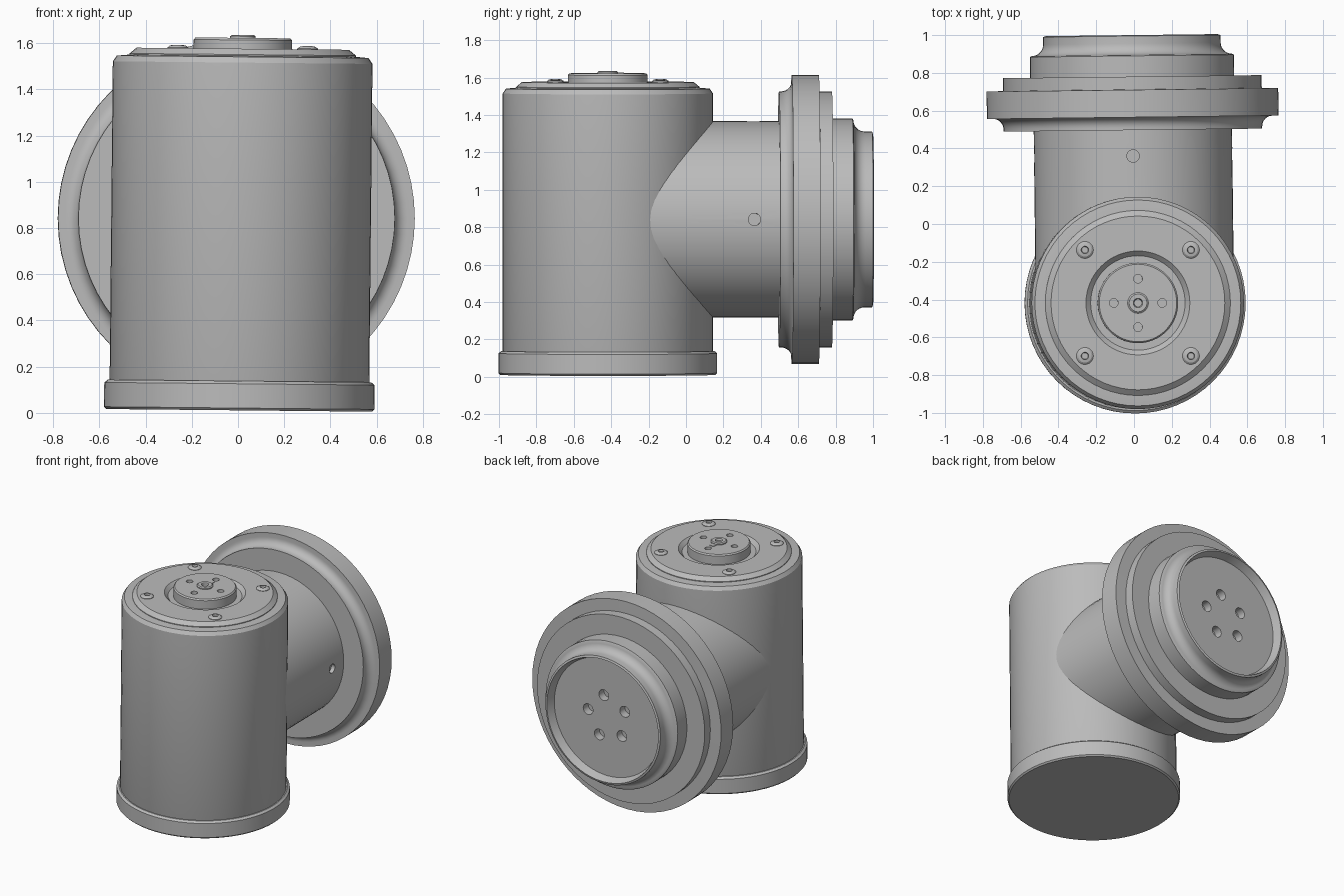
import bpy, bmesh, math
from mathutils import Matrix, Vector

cube = bpy.data.objects.get("Cube")
if cube:
    bpy.data.objects.remove(cube, do_unlink=True)

grey = bpy.data.materials.new("plain_grey")
grey.use_nodes = True
grey.diffuse_color = (0.5, 0.5, 0.5, 1)
grey.node_tree.nodes["Principled BSDF"].inputs["Base Color"].default_value = (0.5, 0.5, 0.5, 1)

# Frames of the upright housing and the sideways arm, each slightly off square
UPRIGHT = Matrix.Translation((0.005, -0.418, 0.006)) @ Matrix.Rotation(0.01, 4, 'Y')
ARM = (Matrix.Translation((0, 0, 0.842)) @ Matrix.Rotation(0.012, 4, 'Z')
       @ Matrix.Rotation(-math.pi / 2, 4, 'X'))


def lathe(name, profile, frame, sides=64):
    """Spin (radius, height) points about the local z axis and cap both ends."""
    bm = bmesh.new()
    rings = []
    for r, h in profile:
        rings.append([bm.verts.new((r * math.cos(a), r * math.sin(a), h))
                      for a in (2 * math.pi * i / sides for i in range(sides))])
    for low, high in zip(rings, rings[1:]):
        for i in range(sides):
            j = (i + 1) % sides
            bm.faces.new((low[i], low[j], high[j], high[i]))
    bm.faces.new(rings[0][::-1])
    bm.faces.new(rings[-1])
    bmesh.ops.recalc_face_normals(bm, faces=bm.faces)
    mesh = bpy.data.meshes.new(name)
    bm.to_mesh(mesh)
    bm.free()
    mesh.materials.append(grey)
    obj = bpy.data.objects.new(name, mesh)
    obj.matrix_world = frame
    bpy.context.collection.objects.link(obj)
    return obj


def select(obj):
    bpy.ops.object.select_all(action='DESELECT')
    obj.select_set(True)
    bpy.context.view_layer.objects.active = obj


def drill(obj, frames, radius, depth):
    """Cut round blind holes centred on each frame's origin."""
    for frame in frames:
        cutter = lathe("cutter", [(radius, -depth), (radius, depth)], frame, 20)
        cutter.hide_render = True
        mod = obj.modifiers.new("hole", 'BOOLEAN')
        mod.operation = 'DIFFERENCE'
        mod.solver = 'EXACT'
        mod.object = cutter
        select(obj)
        bpy.ops.object.modifier_apply(modifier=mod.name)
        bpy.data.objects.remove(cutter, do_unlink=True)


def around(frame, count, radius, height, start=0):
    """Frames evenly spaced on a circle about the local z axis."""
    for i in range(count):
        a = start + 2 * math.pi * i / count
        yield frame @ Matrix.Translation((radius * math.cos(a), radius * math.sin(a), height))


def arc(r, h, size, start, end, steps=7):
    """Profile points along a circular fillet."""
    for i in range(steps + 1):
        a = math.radians(start + (end - start) * i / steps)
        yield (r + size * math.cos(a), h + size * math.sin(a))


parts = []

# Upright housing and its base collar
parts.append(lathe("housing", [(0.555, 0.1), (0.562, 0.12), (0.562, 1.51), (0.545, 1.535),
                               (0.49, 1.54), (0.3, 1.54)], UPRIGHT))
parts.append(lathe("base_collar", [(0.575, 0.005), (0.585, 0.015), (0.585, 0.12),
                                   (0.57, 0.132)], UPRIGHT))

# Top plate with a groove around the central boss
parts.append(lathe("top_plate", [(0.49, 1.52), (0.49, 1.545), (0.46, 1.57), (0.275, 1.57),
                                 (0.25, 1.545), (0.2, 1.545)], UPRIGHT))
boss = lathe("boss", [(0.213, 1.53), (0.213, 1.608), (0.205, 1.617)], UPRIGHT)
drill(boss, around(UPRIGHT, 4, 0.128, 1.617), 0.023, 0.03)
parts.append(boss)
parts.append(lathe("centre_knob", [(0.055, 1.6), (0.055, 1.624), (0.047, 1.63), (0.025, 1.63),
                                   (0.02, 1.615)], UPRIGHT, 32))
parts.append(lathe("knob_key", [(0.026, 1.6), (0.026, 1.621)],
                   UPRIGHT @ Matrix.Translation((0, 0.068, 0))
                   @ Matrix.Rotation(math.pi / 4, 4, 'Z'), 4))

# Screws on the top plate
for n, frame in enumerate(around(UPRIGHT, 4, 0.397, 1.57, math.pi / 4)):
    parts.append(lathe(f"screw_{n + 1}", [(0.045, -0.01), (0.045, 0.003), (0.035, 0.011),
                                          (0.02, 0.014), (0.017, 0.002)], frame, 24))

# Sideways pipe with small holes on its four sides
pipe = lathe("pipe", [(0.525, -0.3), (0.525, 0.55)], ARM)
sides = [ARM @ Matrix.Translation((0, 0, 0.36)) @ Matrix.Rotation(k * math.pi / 2, 4, 'Z')
         @ Matrix.Rotation(math.pi / 2, 4, 'Y') @ Matrix.Translation((0, 0, 0.525))
         for k in range(4)]
drill(pipe, sides, 0.033, 0.03)
parts.append(pipe)

# Stepped flange and end socket
flange = [(0.5, 0.497), (0.685, 0.497), *arc(0.74, 0.51, 0.055, 180, 90),
          (0.772, 0.565), (0.772, 0.71), (0.685, 0.712), (0.685, 0.78), (0.5, 0.78)]
parts.append(lathe("flange", flange, ARM))
socket = [(0.54, 0.76), (0.54, 0.89), (0.53, 0.895), *arc(0.53, 0.955, 0.06, 270, 180),
          (0.47, 0.995), (0.455, 1.0), (0.435, 0.94)]
end_socket = lathe("end_socket", socket, ARM)
drill(end_socket, around(ARM, 5, 0.16, 0.94, math.radians(-79)), 0.04, 0.06)
parts.append(end_socket)

for obj in parts:
    select(obj)
    bpy.ops.object.shade_smooth_by_angle(angle=math.radians(25))
